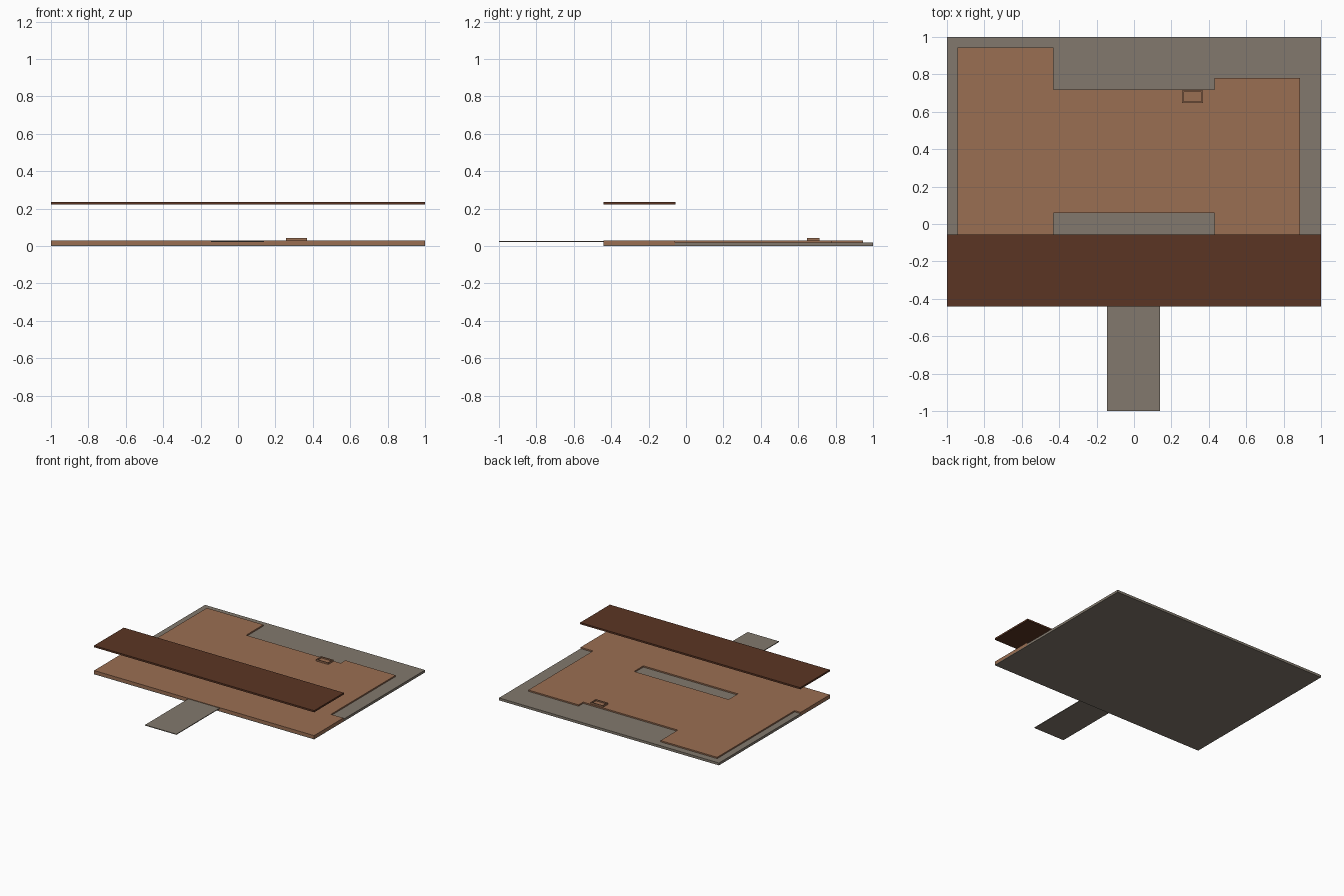
import bpy
import bmesh

if "Cube" in bpy.data.objects:
    bpy.data.objects.remove(bpy.data.objects["Cube"], do_unlink=True)


def srgb(*rgb):
    return tuple((c / 255 / 12.92) if c < 11 else ((c / 255 + 0.055) / 1.055) ** 2.4 for c in rgb) + (1.0,)


def material(name, color):
    mat = bpy.data.materials.new(name)
    mat.use_nodes = True
    mat.diffuse_color = color
    mat.node_tree.nodes["Principled BSDF"].inputs["Base Color"].default_value = color
    return mat


stone = material("grey stone", srgb(130, 121, 109))
wood = material("light brown wood", srgb(154, 110, 82))
dark_wood = material("dark brown wood", srgb(91, 53, 35))


def add_object(name, bm, mat):
    mesh = bpy.data.meshes.new(name)
    bm.to_mesh(mesh)
    bm.free()
    mesh.materials.append(mat)
    obj = bpy.data.objects.new(name, mesh)
    bpy.context.collection.objects.link(obj)
    return obj


def box(name, xs, ys, zs, mat):
    """Flat block given by its extent on each axis."""
    bm = bmesh.new()
    bmesh.ops.create_cube(bm, size=1)
    for v in bm.verts:
        v.co = [(r[0] + r[1]) / 2 + c * (r[1] - r[0]) for c, r in zip(v.co, (xs, ys, zs))]
    return add_object(name, bm, mat)


# Ground slab, thinner beneath the front deck
SLAB, TOP = 0.02, 0.031
FRONT, STEP = -0.44, -0.06
box("ground_slab", (-1, 1), (STEP, 1), (0, SLAB), stone)
box("front_slab", (-1, 1), (FRONT, STEP), (0, 0.006), stone)

# Deck: front strip, two wings and two middle panels
box("front_deck", (-1, 1), (FRONT, STEP), (0.006, TOP), wood)
box("right_wing", (-0.945, -0.43), (STEP, 0.945), (SLAB, TOP), wood)
box("left_wing", (0.43, 0.887), (STEP, 0.78), (SLAB, TOP), wood)
box("right_middle_panel", (-0.43, -0.015), (0.06, 0.72), (SLAB, TOP), wood)
box("left_middle_panel", (-0.015, 0.43), (0.06, 0.72), (SLAB, TOP), wood)

# Entry path
box("entry_path", (-0.145, 0.14), (-1, FRONT), (0.021, 0.027), stone)

# Raised canopy
box("canopy", (-1, 1), (FRONT, -0.055), (0.222, 0.236), dark_wood)

# Small open chimney: inset the top face and push it down
chimney = box("chimney", (0.256, 0.368), (0.646, 0.714), (TOP, 0.044), wood)
bm = bmesh.new()
bm.from_mesh(chimney.data)
bm.normal_update()
top = max(bm.faces, key=lambda f: f.calc_center_median().z)
bmesh.ops.inset_region(bm, faces=[top], thickness=0.011)
inner = bmesh.ops.extrude_discrete_faces(bm, faces=[top])["faces"]
bmesh.ops.translate(bm, verts=inner[0].verts, vec=(0, 0, -0.01))
bmesh.ops.recalc_face_normals(bm, faces=bm.faces)
bm.to_mesh(chimney.data)
bm.free()
